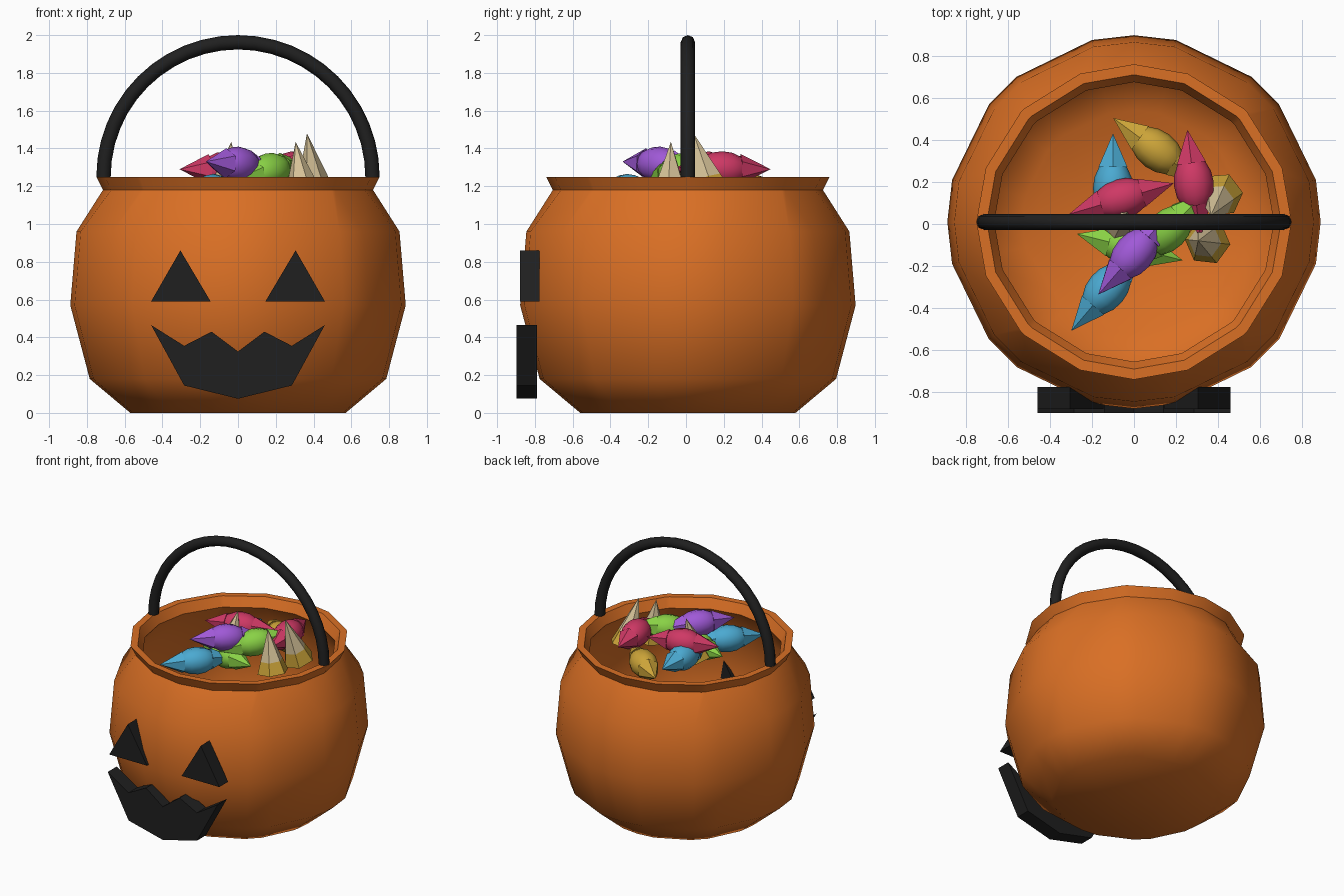
import bpy, bmesh
from math import sin, cos, pi, radians
from mathutils import Vector, Matrix

cube = bpy.data.objects.get("Cube")
if cube:
    bpy.data.objects.remove(cube, do_unlink=True)


def material(name, r, g, b):
    m = bpy.data.materials.new(name)
    m.use_nodes = True
    m.diffuse_color = (r, g, b, 1)
    node = m.node_tree.nodes["Principled BSDF"]
    node.inputs["Base Color"].default_value = (r, g, b, 1)
    node.inputs["Roughness"].default_value = 0.6
    return m


ORANGE = material("pumpkin orange", 0.70, 0.16, 0.018)
BLACK = material("black", 0.014, 0.014, 0.014)
BLUE = material("candy blue", 0.07, 0.40, 0.64)
PURPLE = material("candy purple", 0.35, 0.10, 0.68)
GREEN = material("candy green", 0.25, 0.64, 0.06)
RED = material("candy red", 0.62, 0.04, 0.13)
YELLOW = material("candy yellow", 0.60, 0.37, 0.04)
CREAM = material("cream", 0.68, 0.55, 0.32)


def finish(name, bm, *mats, smooth=None):
    bmesh.ops.recalc_face_normals(bm, faces=bm.faces)
    me = bpy.data.meshes.new(name)
    bm.to_mesh(me)
    bm.free()
    for m in mats:
        me.materials.append(m)
    ob = bpy.data.objects.new(name, me)
    bpy.context.collection.objects.link(ob)
    if smooth:
        bpy.ops.object.select_all(action="DESELECT")
        ob.select_set(True)
        bpy.context.view_layer.objects.active = ob
        bpy.ops.object.shade_smooth_by_angle(angle=radians(smooth))
    return ob


def skin(bm, rings, closed=True):
    """Join successive vertex rings with quads and cap both ends."""
    for lo, hi in zip(rings, rings[1:]):
        n = len(lo)
        for i in range(n):
            j = (i + 1) % n
            bm.faces.new((lo[i], lo[j], hi[j], hi[i]))
    bm.faces.new(rings[0])
    bm.faces.new(rings[-1])


# Bucket: an unevenly sided lathe, outer wall up to the rim and down inside
def bucket():
    profile = [(0.57, 0), (0.785, 0.18), (0.888, 0.57), (0.855, 0.96),
               (0.715, 1.18), (0.75, 1.25),
               (0.70, 1.25), (0.665, 1.18), (0.81, 0.95), (0.84, 0.57),
               (0.74, 0.21), (0.53, 0.05)]
    bm = bmesh.new()
    rings = []
    for r, z in profile:
        a, b = (20, 44) if z > 1 else (13, 39)
        angles = [radians(q * 90 + t) for q in range(4)
                  for t in (0, a, b, 90 - b, 90 - a)]
        rings.append([bm.verts.new((r * cos(t), 0.01 + r * sin(t), z))
                      for t in angles])
    skin(bm, rings)
    finish("bucket", bm, ORANGE, smooth=55)


# Handle: half ring with an eight-sided section
def handle(radius=0.712, tube=0.038, steps=24):
    bm = bmesh.new()
    rings = []
    for s in range(steps + 1):
        t = pi * s / steps
        ring = []
        for k in range(8):
            u = 2 * pi * k / 8
            r = radius + tube * cos(u)
            ring.append(bm.verts.new((r * cos(t), 0.01 + tube * sin(u),
                                      1.25 + r * sin(t))))
        rings.append(ring)
    skin(bm, rings)
    finish("handle", bm, BLACK, smooth=50)


# Face pieces: flat outlines extruded front to back
def slab(name, outline, front, back):
    bm = bmesh.new()
    rings = [[bm.verts.new((x, y, z)) for x, z in outline]
             for y in (front, back)]
    skin(bm, rings)
    finish(name, bm, BLACK)


def axis_matrix(center, direction):
    turn = Vector(direction).to_track_quat("Z", "Y").to_matrix().to_4x4()
    return Matrix.Translation(center) @ turn


# Wrapped candy: smooth oval with a pointed wrapper cone at each end
def candy(name, mat, center, direction):
    bm = bmesh.new()
    bmesh.ops.create_uvsphere(bm, u_segments=12, v_segments=8, radius=1,
                              matrix=Matrix.Diagonal((0.095, 0.095, 0.14, 1)))
    for f in bm.faces:
        f.smooth = True
    for side in (0, pi):
        place = Matrix.Rotation(side, 4, "X") @ Matrix.Translation((0, 0, 0.18))
        bmesh.ops.create_cone(bm, cap_ends=True, segments=6, radius1=0.08,
                              radius2=0, depth=0.16, matrix=place)
    bm.transform(axis_matrix(center, direction))
    finish(name, bm, mat)


# Candy corn: six-sided cone with a yellow foot
def corn(name, base, tip):
    base, tip = Vector(base), Vector(tip)
    length = (tip - base).length
    bm = bmesh.new()
    bmesh.ops.create_cone(bm, cap_ends=True, segments=6, radius1=0.11,
                          radius2=0, depth=length,
                          matrix=Matrix.Translation((0, 0, length / 2)))
    cut = length * 0.28
    bmesh.ops.bisect_plane(bm, geom=bm.verts[:] + bm.edges[:] + bm.faces[:],
                           plane_co=(0, 0, cut), plane_no=(0, 0, 1))
    for f in bm.faces:
        f.material_index = int(f.calc_center_median().z < cut)
    bm.transform(axis_matrix(base, tip - base))
    finish(name, bm, CREAM, YELLOW)


bucket()
handle()

for side, label in ((1, "left"), (-1, "right")):
    eye = [(0.145 * side, 0.59), (0.46 * side, 0.59), (0.305 * side, 0.86)]
    slab(label + "_eye", eye, -0.88, -0.775)
half = [(0.14, 0.43), (0.285, 0.355), (0.46, 0.465), (0.285, 0.145)]
mouth = ([(0, 0.325)] + half + [(0, 0.075)]
         + [(-x, z) for x, z in reversed(half)])
slab("mouth", mouth, -0.898, -0.79)

candy("blue_candy_back", BLUE, (-0.1, 0.17, 1.21), (0, 1, 0))
candy("blue_candy_front", BLUE, (-0.13, -0.31, 1.17), (-0.17, -0.2, 0))
candy("purple_candy", PURPLE, (0, -0.14, 1.315), (-0.165, -0.19, 0.015))
candy("green_candy_top", GREEN, (0.16, -0.03, 1.28), (0.15, 0.15, 0.04))
candy("green_candy_low", GREEN, (-0.02, -0.11, 1.17), (1, -0.25, 0))
candy("red_candy_middle", RED, (-0.06, 0.12, 1.29), (0.51, 0.15, 0))
candy("red_candy_side", RED, (0.285, 0.19, 1.29), (-0.03, 0.25, 0))
candy("yellow_candy", YELLOW, (0.11, 0.35, 1.17), (-0.19, 0.14, 0))

corn("candy_corn_tall", (0.41, 0.14, 1.15), (0.365, 0.04, 1.48))
corn("candy_corn_front", (0.35, -0.085, 1.13), (0.305, -0.08, 1.435))
corn("candy_corn_middle", (-0.07, -0.02, 1.13), (-0.035, 0.05, 1.435))
